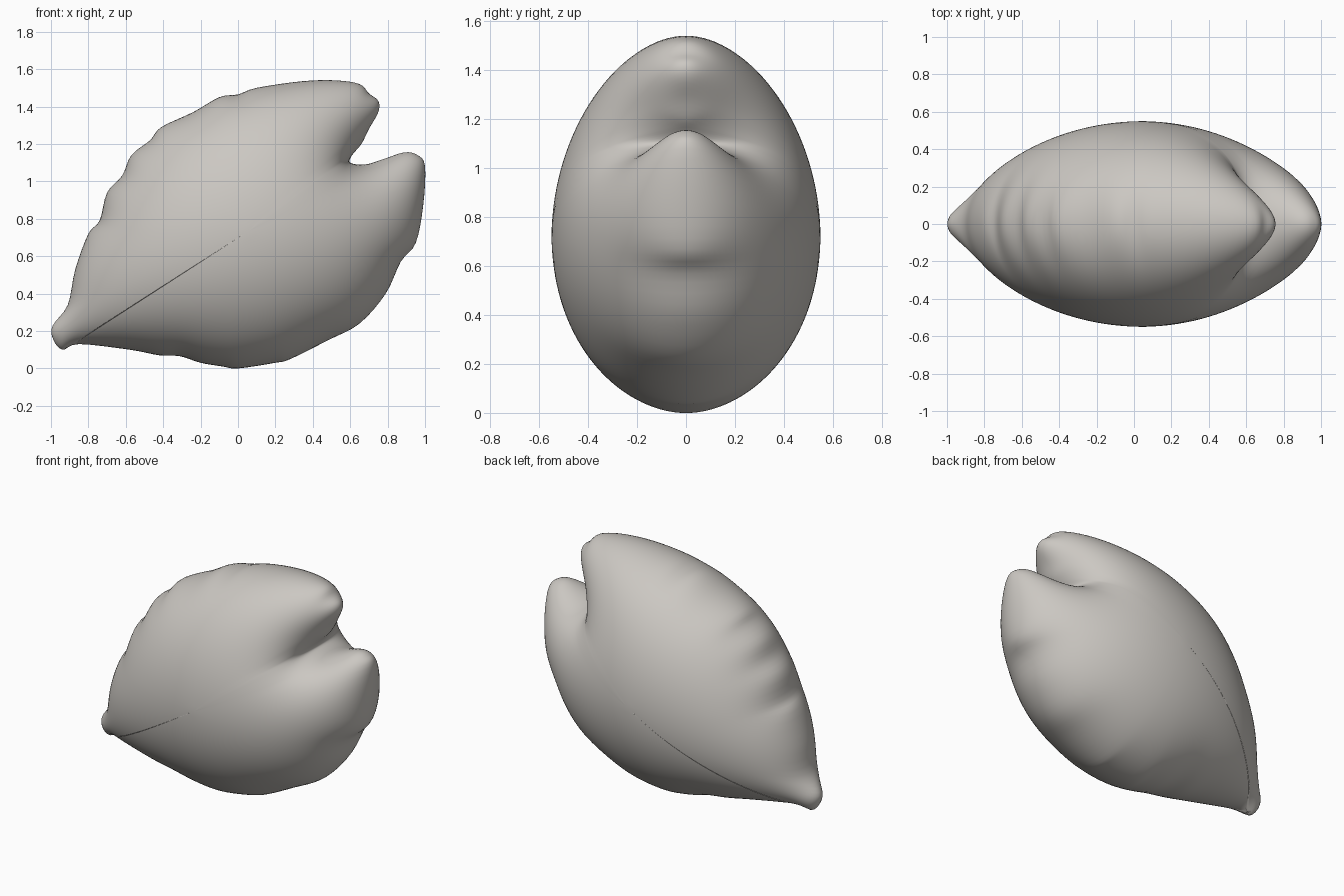
import bpy
import bmesh
import math
from mathutils import Vector

# Remove the default cube
default_cube = bpy.data.objects.get("Cube")
if default_cube:
    bpy.data.objects.remove(default_cube, do_unlink=True)

CENTRE = Vector((0.05, 0.73))
HALF_THICKNESS = 0.55
STEPS = 4
RINGS = 32

# Outline in x and z, from the mouth over the top, around the tail and back
OUTLINE = [
    (0.6, 1.1), (0.61, 1.14), (0.66, 1.2), (0.7, 1.28),
    (0.75, 1.37), (0.75, 1.43), (0.7, 1.47), (0.65, 1.52), (0.52, 1.54),
    (0.34, 1.535), (0.1, 1.5), (0.0, 1.465), (-0.1, 1.45), (-0.24, 1.37),
    (-0.41, 1.29), (-0.47, 1.22), (-0.57, 1.14), (-0.62, 1.03), (-0.7, 0.94),
    (-0.74, 0.79), (-0.8, 0.72), (-0.87, 0.53), (-0.91, 0.34), (-0.99, 0.23),
    (-0.99, 0.16), (-0.94, 0.1), (-0.85, 0.13), (-0.58, 0.1), (-0.42, 0.07),
    (-0.31, 0.065), (-0.2, 0.03), (-0.08, 0.01), (0.0, 0.0), (0.2, 0.03),
    (0.28, 0.05), (0.48, 0.15), (0.65, 0.24), (0.79, 0.4), (0.87, 0.57),
    (0.95, 0.67), (0.99, 0.87), (1.0, 1.08),
    (0.96, 1.14), (0.89, 1.155), (0.78, 1.12), (0.68, 1.09),
]


def closed_curve(keys):
    """Smooth closed curve through the keys, relative to the centre."""
    pts = [Vector(k) - CENTRE for k in keys]
    count = len(pts)
    result = []
    for i in range(count):
        a, b, c, d = (pts[(i + j) % count] for j in (-1, 0, 1, 2))
        for step in range(STEPS):
            t = step / STEPS
            result.append(b + (c - a) * (t / 2)
                          + (a * 2 - b * 5 + c * 4 - d) * (t * t / 2)
                          + (b * 3 - a - c * 3 + d) * (t ** 3 / 2))
    return result


def dot(first, second):
    return sum(a * b for a, b in zip(first, second))


def inflate(points, triangles, inner, guess):
    """Height of a membrane pinned at the rim and pushed up by even pressure."""
    weights = {}
    load = [0.0] * len(points)
    for tri in triangles:
        for k in range(3):
            apex, i, j = tri[k], tri[k - 2], tri[k - 1]
            u, v = points[i] - points[apex], points[j] - points[apex]
            cross = abs(u.x * v.y - u.y * v.x)
            key = (min(i, j), max(i, j))
            weights[key] = weights.get(key, 0.0) + u.dot(v) / cross / 2
            load[apex] += cross / 6
    diagonal = [0.0] * len(points)
    rows = [[] for _ in points]
    for (i, j), weight in weights.items():
        for a, b in ((i, j), (j, i)):
            diagonal[a] += weight
            if b < inner:
                rows[a].append((b, weight))

    def stiffness(values):
        return [diagonal[i] * values[i] - sum([w * values[j] for j, w in rows[i]])
                for i in range(inner)]

    # Conjugate gradient solution of the membrane equation
    height = guess[:inner]
    residual = [f - s for f, s in zip(load, stiffness(height))]
    scaled = [r / d for r, d in zip(residual, diagonal)]
    search = scaled
    energy = start = dot(residual, scaled)
    for _ in range(1000):
        pushed = stiffness(search)
        step = energy / dot(search, pushed)
        height = [h + step * s for h, s in zip(height, search)]
        residual = [r - step * p for r, p in zip(residual, pushed)]
        scaled = [r / d for r, d in zip(residual, diagonal)]
        previous, energy = energy, dot(residual, scaled)
        if energy < start * 1e-11:
            break
        search = [z + energy / previous * s for z, s in zip(scaled, search)]
    return height + [0.0] * (len(points) - inner)


# Flat disc of rings, packed more closely toward the rim
rim = closed_curve(OUTLINE)
count = len(rim)
points = [Vector((0, 0))]
guess = [0.15]
for ring in range(1, RINGS + 1):
    scale = math.sin(math.pi / 2 * ring / RINGS)
    points += [p * scale for p in rim]
    guess += [0.15 * (1 - scale * scale)] * count
triangles = []
quads = []
for i in range(count):
    j = (i + 1) % count
    triangles.append((0, 1 + i, 1 + j))
    for ring in range(RINGS - 1):
        near = 1 + ring * count
        far = near + count
        quads.append((near + i, far + i, far + j, near + j))
halves = [t for a, b, c, d in quads for t in ((a, b, c), (a, c, d))]
pressure = inflate(points, triangles + halves, len(points) - count, guess)
highest = max(pressure)

# Body: the disc puffed out to the front, then mirrored and welded at the rim
bm = bmesh.new()
verts = []
for point, value in zip(points, pressure):
    depth = HALF_THICKNESS * math.sqrt(max(0, value) / highest)
    verts.append(bm.verts.new((CENTRE.x + point.x, -depth, CENTRE.y + point.y)))
for face in triangles + quads:
    bm.faces.new([verts[index] for index in face])
copy = bmesh.ops.duplicate(bm, geom=bm.verts[:] + bm.edges[:] + bm.faces[:])
for item in copy["geom"]:
    if isinstance(item, bmesh.types.BMVert):
        item.co.y = -item.co.y
bmesh.ops.remove_doubles(bm, verts=bm.verts[:], dist=0.0001)
bmesh.ops.recalc_face_normals(bm, faces=bm.faces[:])
mesh = bpy.data.meshes.new("puffy_body")
bm.to_mesh(mesh)
bm.free()
body = bpy.data.objects.new("puffy_body", mesh)
bpy.context.collection.objects.link(body)

# Warm grey material
colour = (0.6, 0.575, 0.54, 1)
material = bpy.data.materials.new("warm_grey")
material.use_nodes = True
material.diffuse_color = colour
shader = next(n for n in material.node_tree.nodes if n.type == "BSDF_PRINCIPLED")
shader.inputs["Base Color"].default_value = colour
mesh.materials.append(material)

for polygon in mesh.polygons:
    polygon.use_smooth = True
